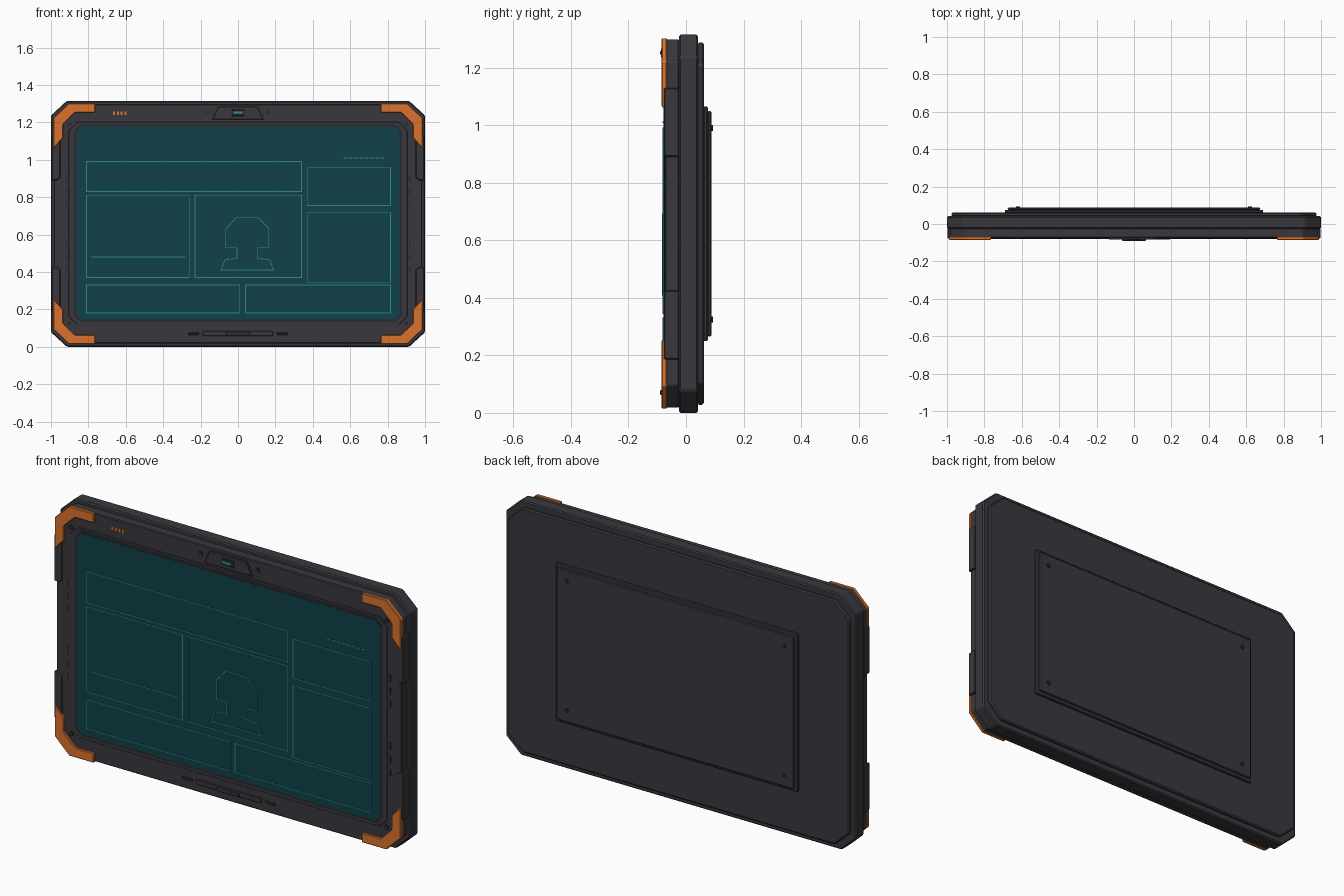
import bpy, bmesh, math
from mathutils import Vector

cube = bpy.data.objects.get("Cube")
if cube:
    bpy.data.objects.remove(cube, do_unlink=True)


def material(name, r, g, b):
    m = bpy.data.materials.new(name)
    m.use_nodes = True
    m.diffuse_color = (r, g, b, 1)
    m.node_tree.nodes["Principled BSDF"].inputs["Base Color"].default_value = (r, g, b, 1)
    return m


CASE = material("charcoal case", 0.041, 0.039, 0.047)
DARK = material("dark trim", 0.024, 0.023, 0.028)
ORANGE = material("orange rubber", 0.70, 0.17, 0.026)
SCREEN = material("deep teal screen", 0.005, 0.052, 0.066)
LINE = material("teal lines", 0.03, 0.25, 0.26)
GLOW = material("teal lens", 0.02, 0.30, 0.32)
MID = 0.658  # middle height of the case


def add_prism(bm, pts, y0, y1):
    """Extrude a closed (x, z) outline from y0 to y1."""
    front = [bm.verts.new((x, y0, z)) for x, z in pts]
    back = [bm.verts.new((x, y1, z)) for x, z in pts]
    bm.faces.new(front)
    bm.faces.new(back[::-1])
    n = len(pts)
    for i in range(n):
        j = (i + 1) % n
        bm.faces.new((front[j], front[i], back[i], back[j]))


def part(name, outlines, y0, y1, mat, bevel=0):
    bm = bmesh.new()
    for pts in outlines:
        add_prism(bm, pts, y0, y1)
    bmesh.ops.recalc_face_normals(bm, faces=bm.faces)
    mesh = bpy.data.meshes.new(name)
    bm.to_mesh(mesh)
    bm.free()
    mesh.materials.append(mat)
    ob = bpy.data.objects.new(name, mesh)
    bpy.context.collection.objects.link(ob)
    if bevel:
        mod = ob.modifiers.new("edge bevel", "BEVEL")
        mod.width = bevel
        mod.segments = 1
        mod.limit_method = "ANGLE"
    return ob


def rect(x0, x1, z0, z1):
    return [(x0, z0), (x1, z0), (x1, z1), (x0, z1)]


def octagon(hx, z0, z1, cx, cz):
    return [(-hx + cx, z0), (hx - cx, z0), (hx, z0 + cz), (hx, z1 - cz),
            (hx - cx, z1), (-hx + cx, z1), (-hx, z1 - cz), (-hx, z0 + cz)]


def disc(x, z, r, n=10):
    return [(x + r * math.cos(math.tau * i / n), z + r * math.sin(math.tau * i / n))
            for i in range(n)]


def mirror(pts, sx, sz):
    return [(x * sx, MID + (z - MID) * sz) for x, z in pts]


def stroke(points, closed=False, w=0.005):
    """Thin bars that follow a polyline."""
    pts = [Vector(p) for p in points]
    if closed:
        pts.append(pts[0])
    bars = []
    for a, b in zip(pts, pts[1:]):
        d = (b - a).normalized() * w / 2
        n = Vector((-d.y, d.x))
        bars.append([tuple(v) for v in (a - d - n, b + d - n, b + d + n, a - d + n)])
    return bars


QUADS = [(1, 1), (-1, 1), (1, -1), (-1, -1)]

# Layered case
part("middle_frame", [octagon(1.0, 0, 1.315, 0.085, 0.078)], -0.025, 0.042, CASE, 0.006)
part("back_shell", [octagon(0.975, 0.028, 1.288, 0.085, 0.078)], 0.04, 0.062, CASE, 0.006)
part("front_bezel", [octagon(0.985, 0.018, 1.298, 0.082, 0.078)], -0.073, -0.024, CASE, 0.004)

# Back cover and its screws
part("back_cover_base", [rect(-0.69, 0.69, 0.25, 1.065)], 0.06, 0.076, CASE, 0.004)
part("back_cover", [rect(-0.675, 0.675, 0.265, 1.05)], 0.075, 0.088, CASE, 0.004)
part("back_screws", [disc(x, z, 0.011) for x in (-0.62, 0.62) for z in (0.325, 0.99)],
     0.086, 0.093, DARK)

# Rubber corner guards
guard = [(0.765, 1.301), (0.905, 1.301), (0.988, 1.222), (0.988, 1.06),
         (0.935, 1.117), (0.935, 1.19), (0.872, 1.252), (0.765, 1.252)]
for (sx, sz) in QUADS:
    name = ("top" if sz > 0 else "bottom") + ("_left" if sx > 0 else "_right")
    part(name + "_corner_guard", [mirror(guard, sx, sz)], -0.085, -0.066, ORANGE, 0.003)

# Side grips and vent slots
grip = [(0.95, 0.905), (0.965, 0.89), (0.997, 0.89), (0.997, 1.13), (0.95, 1.13)]
part("side_grips", [mirror(grip, *q) for q in QUADS], -0.077, -0.024, CASE, 0.004)
slots = [rect(s * 0.918 - 0.005, s * 0.918 + 0.005, z - 0.018, z + 0.018)
         for s in (-1, 1) for z in (0.41, 0.48, 0.55, 0.765, 0.83, 0.90)]
part("vent_slots", slots, -0.075, -0.07, DARK)

# Screen with its surround
part("screen_surround", [octagon(0.905, 0.118, 1.202, 0.045, 0.045)], -0.076, -0.07, CASE, 0.002)
part("screen_gasket", [octagon(0.878, 0.132, 1.19, 0.035, 0.035)], -0.0775, -0.07, DARK)
part("screen", [octagon(0.863, 0.145, 1.178, 0.025, 0.025)], -0.079, -0.07, SCREEN)
corner = disc(0.9, 1.19, 0.012)
part("bezel_screws", [mirror(corner, *q) for q in QUADS], -0.079, -0.07, DARK)

# Display panels drawn as thin outlines
panels = [(-0.81, 0.34, 0.83, 0.99), (-0.81, -0.26, 0.37, 0.81), (-0.23, 0.34, 0.37, 0.81),
          (0.37, 0.815, 0.755, 0.957), (0.37, 0.815, 0.345, 0.717),
          (-0.81, 0.01, 0.18, 0.33), (0.04, 0.815, 0.18, 0.33)]
lines = []
for p in panels:
    lines += stroke(rect(*p), True, 0.004)
lines += stroke([(-0.78, 0.48), (-0.285, 0.48)], w=0.004)
part("panel_lines", lines, -0.081, -0.078, LINE)

# Bust outline and status dashes
half = [(0.06, 0.69), (0.115, 0.45), (0.115, 0.62)]
right = [(0.06, 0.69), (0.115, 0.63), (0.115, 0.53), (0.055, 0.53),
         (0.055, 0.472), (0.12, 0.465), (0.14, 0.41)]
bust = [(0.05 + x, z) for x, z in right] + [(0.05 - x, z) for x, z in right[::-1]]
part("bust_outline", stroke(bust, True, 0.004), -0.083, -0.078, LINE)
part("status_dashes", [rect(x, x + 0.02, 1.007, 1.013)
                       for x in [0.565 + 0.028 * i for i in range(8)]], -0.081, -0.078, LINE)

# Camera housing
part("camera_housing", [[(-0.138, 1.215), (0.138, 1.215), (0.105, 1.285), (-0.105, 1.285)]],
     -0.082, -0.07, CASE, 0.003)
part("camera_window", [rect(-0.036, 0.036, 1.235, 1.268)], -0.087, -0.08, DARK, 0.002)
part("camera_lens", [rect(-0.024, 0.024, 1.246, 1.257)], -0.09, -0.086, GLOW)
part("sensor_rims", [disc(x, 1.253, 0.013) for x in (-0.163, 0.163)], -0.077, -0.07, DARK)
part("sensor_dots", [disc(x, 1.253, 0.007) for x in (-0.163, 0.163)], -0.079, -0.07, SCREEN)

# Small accent marks
part("accent_marks", [rect(x, x + 0.011, 1.24, 1.258)
                      for x in (-0.668, -0.648, -0.628, -0.608)], -0.076, -0.072, ORANGE)

# Lower button bar
part("button_bar", [rect(-0.187, 0.187, 0.058, 0.084)], -0.079, -0.07, CASE, 0.003)
part("home_button", [rect(-0.064, 0.064, 0.062, 0.08)], -0.09, -0.077, CASE, 0.002)
part("side_buttons", [rect(-0.265, -0.208, 0.064, 0.077), rect(0.208, 0.265, 0.064, 0.077)],
     -0.078, -0.07, DARK, 0.002)
